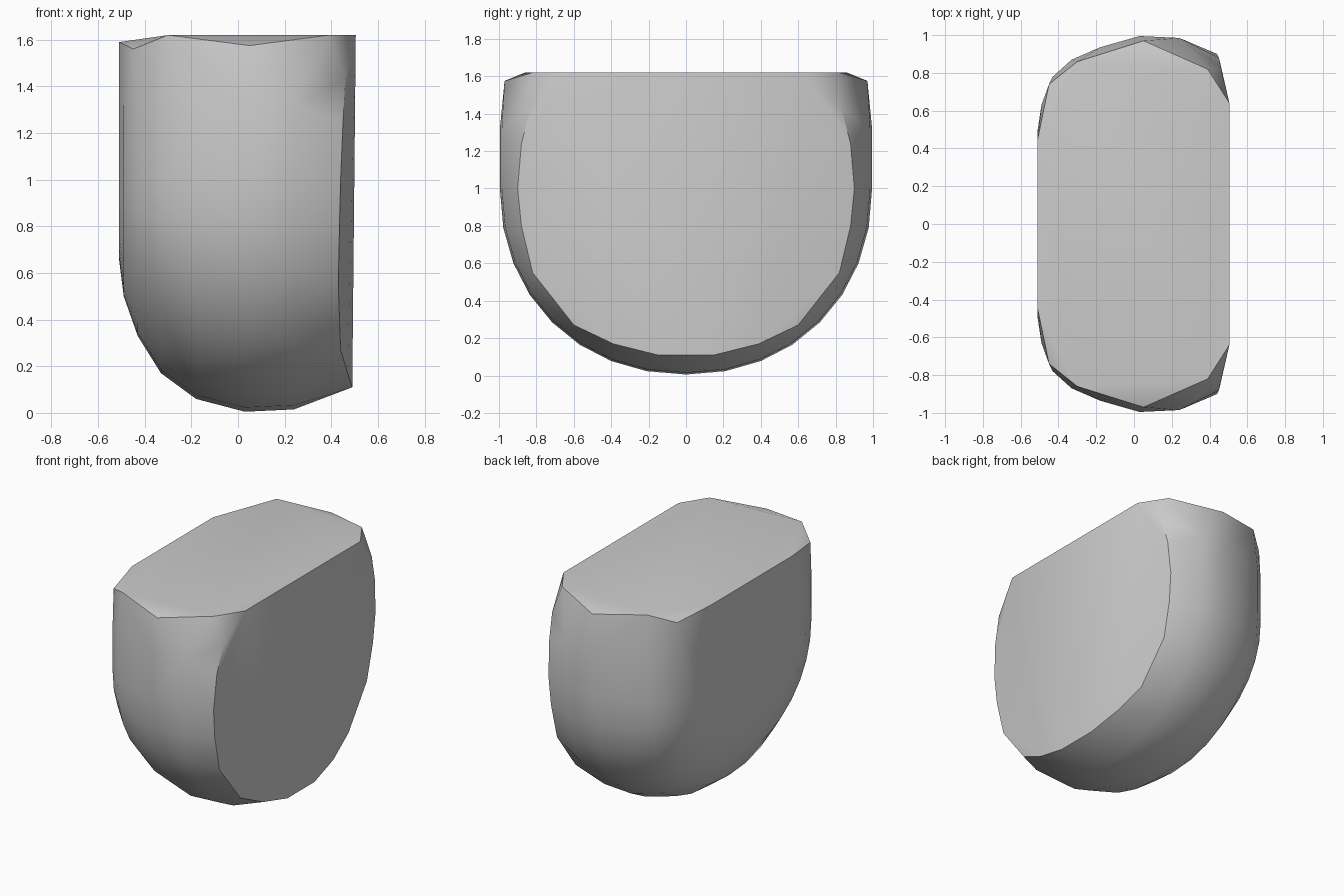
import bpy, bmesh
from math import sin, cos, pi, radians

if "Cube" in bpy.data.objects:
    bpy.data.objects.remove(bpy.data.objects["Cube"], do_unlink=True)

grey = bpy.data.materials.new("plain_grey")
grey.use_nodes = True
COLOUR = (0.6, 0.6, 0.6, 1)
grey.diffuse_color = COLOUR
grey.node_tree.nodes["Principled BSDF"].inputs["Base Color"].default_value = COLOUR

bm = bmesh.new()


def add_pair(x, y, z):
    """Add a point and its twin across the y = 0 plane."""
    for side in ((1, -1) if y > 0.001 else (1,)):
        bm.verts.new((x, side * y, z))


# Rounded body: half-round sections (x, half width, depth below z = 1)
SECTIONS = [(-0.51, 0.5, 0.35), (-0.49, 0.63, 0.5), (-0.43, 0.78, 0.67),
            (-0.33, 0.87, 0.83), (-0.18, 0.935, 0.94),
            (0.03, 0.995, 0.995), (0.24, 0.985, 0.985)]
STEPS = 8
for x, width, depth in SECTIONS:
    for i in range(STEPS + 1):
        a = i / STEPS * pi / 2
        add_pair(x, width * cos(a) ** 0.95, 1 - depth * sin(a) ** 0.95)
    add_pair(x, width, 1.32)

# Flat side rim
for point in [(0.49, 0.15, 0.11), (0.47, 0.39, 0.17), (0.44, 0.6, 0.27),
              (0.43, 0.82, 0.55), (0.435, 0.88, 0.8), (0.44, 0.9, 1),
              (0.45, 0.88, 1.24), (0.46, 0.83, 1.43), (0.505, 0.64, 1.62)]:
    add_pair(*point)

# Cut top rim
for point in [(0.39, 0.82, 1.62), (0.05, 0.97, 1.575), (-0.3, 0.86, 1.62),
              (-0.45, 0.74, 1.56), (-0.51, 0.45, 1.59)]:
    add_pair(*point)

# Wrap the points in one closed skin
hull = bmesh.ops.convex_hull(bm, input=bm.verts)
loose = [v for v in bm.verts if not v.link_faces]
bmesh.ops.delete(bm, geom=loose, context="VERTS")
bmesh.ops.dissolve_limit(bm, angle_limit=radians(1), verts=bm.verts, edges=bm.edges)
bmesh.ops.recalc_face_normals(bm, faces=bm.faces)

mesh = bpy.data.meshes.new("rounded_block")
bm.to_mesh(mesh)
bm.free()
mesh.materials.append(grey)
block = bpy.data.objects.new("rounded_block", mesh)
bpy.context.collection.objects.link(block)
bpy.context.view_layer.objects.active = block
block.select_set(True)
bpy.ops.object.shade_smooth_by_angle(angle=radians(38))
